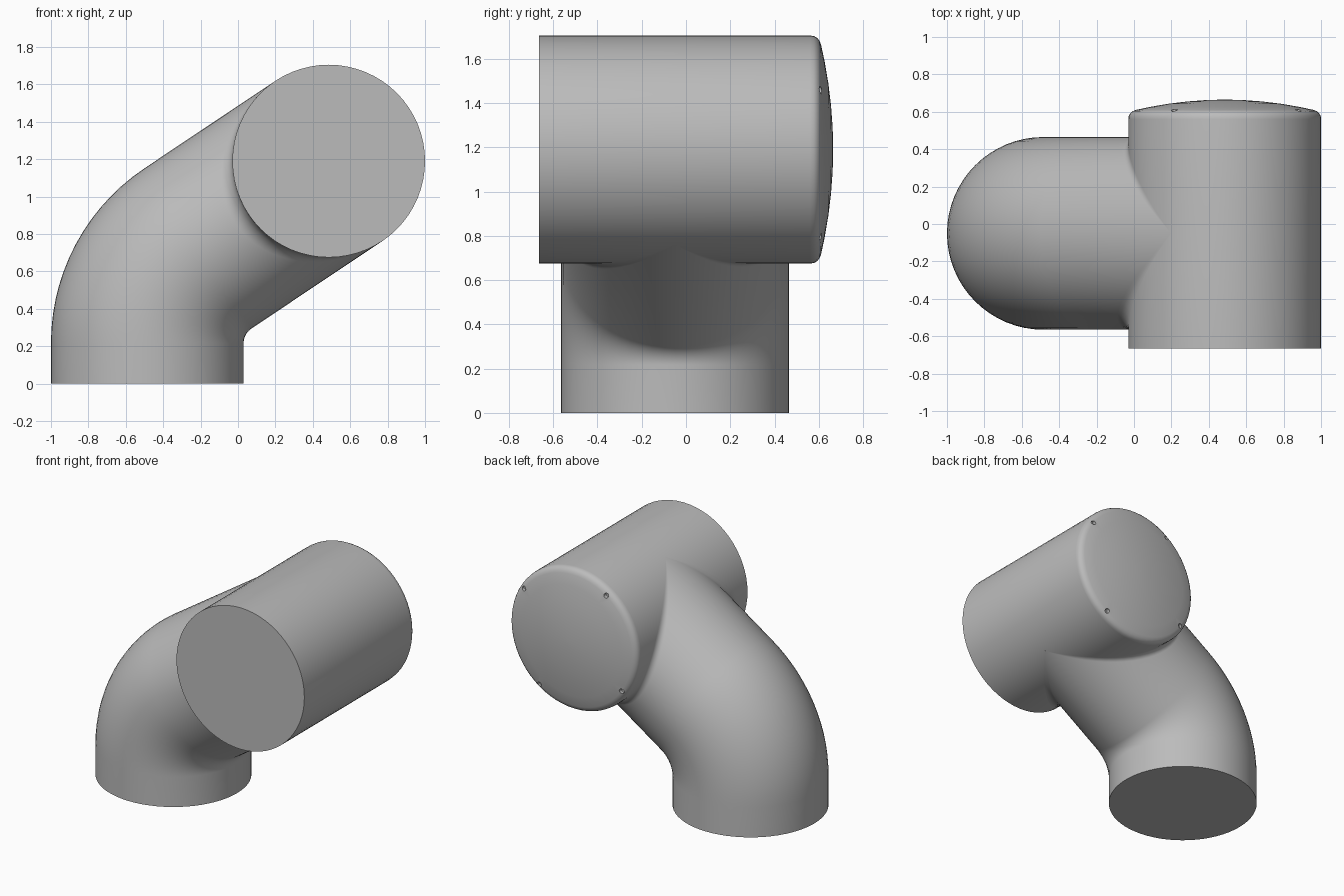
import bpy, bmesh
from math import sin, cos, pi, radians
from mathutils import Vector

if "Cube" in bpy.data.objects:
    bpy.data.objects.remove(bpy.data.objects["Cube"], do_unlink=True)

R = 0.515                              # radius shared by both pipes
SIDES = 64
HUB = Vector((0.485, -0.05, 1.19))     # where the two pipe axes cross
Y = Vector((0, 1, 0))
TURN = radians(56.3)                   # bend of the lower pipe
ANGLES = [2 * pi * i / SIDES for i in range(SIDES)]

grey = bpy.data.materials.new("light_grey")
grey.use_nodes = True
grey.diffuse_color = (0.5, 0.5, 0.5, 1)
grey.node_tree.nodes["Principled BSDF"].inputs["Base Color"].default_value = (0.5, 0.5, 0.5, 1)


def loft(name, rings, cap_end):
    """Skin a list of rings, closing the first and optionally the last."""
    bm = bmesh.new()
    rows = [[bm.verts.new(p) for p in ring] for ring in rings]
    for a, b in zip(rows, rows[1:]):
        for i in range(SIDES):
            j = (i + 1) % SIDES
            bm.faces.new((a[i], a[j], b[j], b[i]))
    bm.faces.new(rows[0])
    if cap_end:
        bm.faces.new(rows[-1])
    bmesh.ops.remove_doubles(bm, verts=bm.verts, dist=0.0002)
    bmesh.ops.recalc_face_normals(bm, faces=bm.faces)
    mesh = bpy.data.meshes.new(name)
    bm.to_mesh(mesh)
    bm.free()
    mesh.materials.append(grey)
    obj = bpy.data.objects.new(name, mesh)
    bpy.context.collection.objects.link(obj)
    return obj


def activate(obj):
    bpy.ops.object.select_all(action='DESELECT')
    obj.select_set(True)
    bpy.context.view_layer.objects.active = obj


# Horizontal barrel with a rounded, domed back cap
profile = [(R, -0.665), (R, 0.56), (0.513, 0.578), (0.505, 0.592), (0.492, 0.603)]
profile += [(r, 0.665 - 0.055 * (r / 0.475) ** 2)
            for r in (0.475, 0.4, 0.3, 0.2, 0.1, 0.02)]
barrel = loft("barrel", [[Vector((HUB.x + r * cos(t), y, HUB.z + r * sin(t)))
                          for t in ANGLES] for r, y in profile], True)

# Four small screw holes around the cap
for k in range(4):
    a = radians(34.3 + 90 * k)
    bpy.ops.mesh.primitive_cylinder_add(
        vertices=12, radius=0.017, depth=0.12, rotation=(pi / 2, 0, 0),
        location=(HUB.x + 0.476 * cos(a), 0.645, HUB.z + 0.476 * sin(a)))
    cutter = bpy.context.object
    cutter.name = "hole_cutter"
    cutter.hide_render = True
    cutter.data.materials.append(grey)
    activate(barrel)
    mod = barrel.modifiers.new("screw_hole", 'BOOLEAN')
    mod.operation = 'DIFFERENCE'
    mod.object = cutter
    bpy.ops.object.modifier_apply(modifier=mod.name)
    bpy.data.objects.remove(cutter, do_unlink=True)

# Lower pipe: straight foot, then the bend
bend_centre = Vector((0.125, HUB.y, 0.216))
foot = Vector((-0.485, HUB.y, 0))
rings = [[foot + R * (Vector((-cos(t), 0, 0)) + sin(t) * Y) for t in ANGLES]]
STEPS = 14
for s in range(STEPS + 1):
    phi = TURN * s / STEPS
    n = Vector((-cos(phi), 0, sin(phi)))
    rings.append([bend_centre + 0.61 * n + R * (cos(t) * n + sin(t) * Y) for t in ANGLES])

# Rolling-ball fillet that blends the pipe into the barrel
n = Vector((-cos(TURN), 0, sin(TURN)))
along = Vector((-sin(TURN), 0, -cos(TURN)))
ARC = 6
for s in range(ARC + 1):
    ring = []
    for t in ANGLES:
        f = 0.065 - 0.02 * sin(t)
        to_pipe = cos(t) * n + sin(t) * Y
        to_barrel = cos(t) * n + abs(sin(t)) * along
        ball = HUB + (R + f) * (to_pipe + abs(sin(t)) * along)
        mix = to_pipe.lerp(to_barrel, s / ARC).normalized()
        ring.append(ball - f * mix)
    rings.append(ring)

# Tuck the end of the pipe just inside the barrel
rings.append([Vector((HUB.x, p.y, HUB.z)) + 0.97 * Vector((p.x - HUB.x, 0, p.z - HUB.z))
              for p in rings[-1]])
elbow = loft("elbow_pipe", rings, False)

for part in (barrel, elbow):
    activate(part)
    bpy.ops.object.shade_smooth_by_angle(angle=radians(40))
